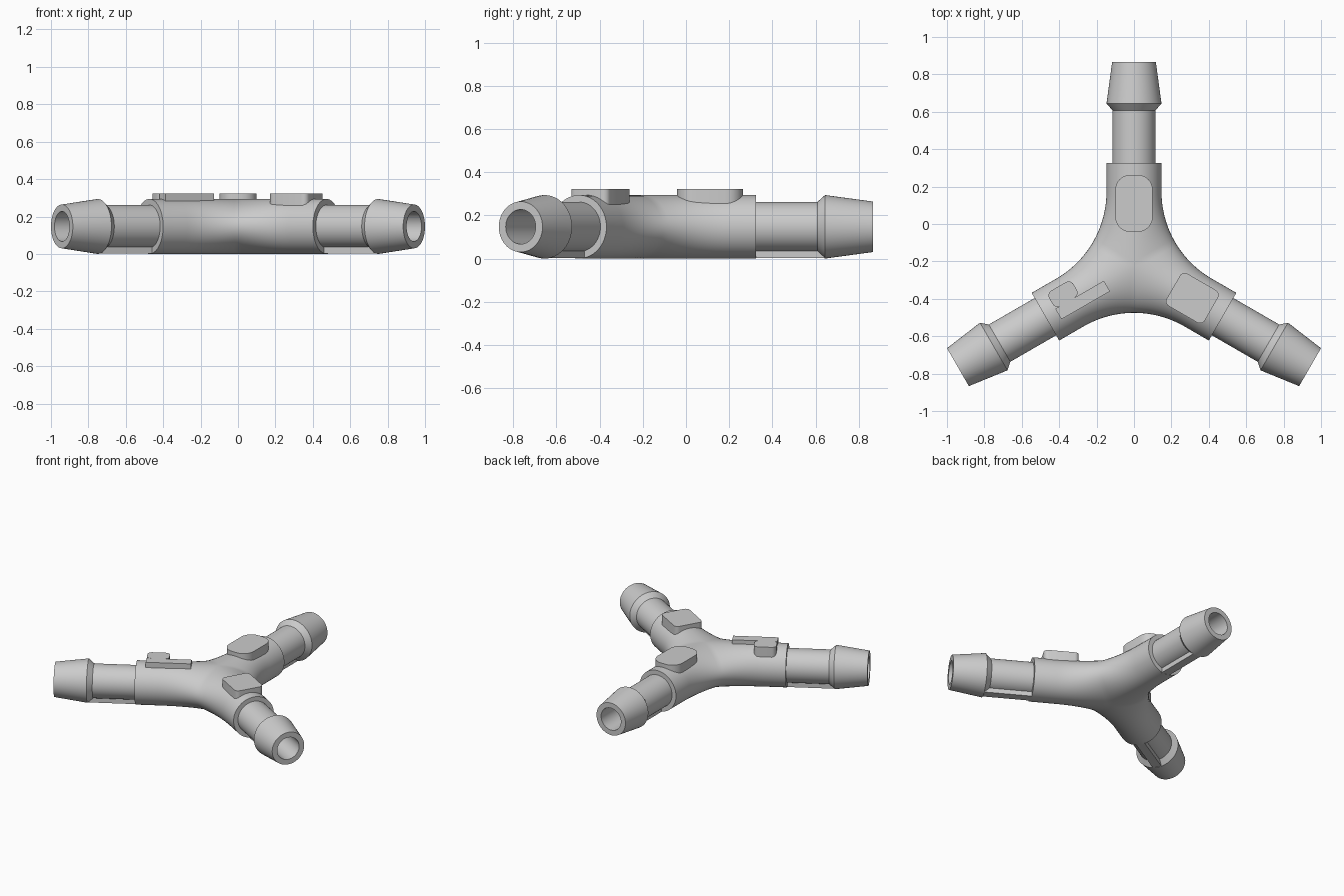
import bpy, bmesh, math
from mathutils import Vector, Matrix

if "Cube" in bpy.data.objects:
    bpy.data.objects.remove(bpy.data.objects["Cube"])

YC, ZC, R = -0.222, 0.147, 0.147      # hub centre and body radius
BODY_END, TIP = 0.547, 1.087          # distances along each arm
BORE = 0.08
SEG = 48
ANGLES = [math.radians(a) for a in (90, 210, 330)]


def frame(angle):
    """Arm frame: local x runs outward along the arm."""
    return Matrix.Translation((0, YC, ZC)) @ Matrix.Rotation(angle, 4, 'Z')


def finish(name, bm, smooth=True):
    bmesh.ops.remove_doubles(bm, verts=bm.verts, dist=1e-5)
    bmesh.ops.dissolve_degenerate(bm, edges=bm.edges, dist=1e-6)
    bmesh.ops.recalc_face_normals(bm, faces=bm.faces)
    me = bpy.data.meshes.new(name)
    bm.to_mesh(me)
    bm.free()
    ob = bpy.data.objects.new(name, me)
    bpy.context.collection.objects.link(ob)
    if smooth:
        bpy.ops.object.select_all(action='DESELECT')
        ob.select_set(True)
        bpy.context.view_layer.objects.active = ob
        bpy.ops.object.shade_smooth_by_angle(angle=math.radians(30))
    return ob


def skin(bm, rows, closed=False):
    """Quads between neighbouring rows of points."""
    vr = [[bm.verts.new(p) for p in row] for row in rows]
    for a, b in zip(vr, vr[1:]):
        n = len(a)
        for i in range(n if closed else n - 1):
            j = (i + 1) % n
            bm.faces.new((a[i], a[j], b[j], b[i]))


# Hub body: three filleted sectors between neighbouring arms
S60, C60 = math.sin(math.pi / 3), 0.5
WEB = 0.253                                  # hub edge on the bisector
FR = (S60 * WEB - R) / (1 - S60)             # fillet radius
D = WEB + FR
S_TAN, S_MID = D * C60, WEB * C60


def half_outline():
    """(axis position, edge position, half width) from bisector to arm end."""
    out = []
    for i in range(17):
        a = math.radians(30) * (1 - i / 16)
        s = S_TAN - FR * math.sin(a)
        w = R + FR * (1 - math.cos(a))
        out.append(((s - S_MID) / (S_TAN - S_MID) * S_TAN, s, w))
    out.append((BODY_END, BODY_END, R))
    return out


bm = bmesh.new()
for ang in ANGLES:
    for side in (1, -1):
        rows = []
        for q, s, w in half_outline():
            row = []
            for k in range(SEG // 2 + 1):
                t = math.pi * k / (SEG // 2)
                f = math.sin(t)
                row.append(frame(ang) @ Vector((q + (s - q) * f, side * w * f, R * math.cos(t))))
            rows.append(row)
        skin(bm, rows)
    # shoulder ring where the hose tube leaves the body
    ring = lambda r: [frame(ang) @ Vector((BODY_END, r * math.sin(2 * math.pi * k / SEG),
                                           r * math.cos(2 * math.pi * k / SEG))) for k in range(SEG)]
    skin(bm, [ring(R), ring(0.115)], closed=True)
finish("hub_body", bm)

# Hose barbs: turned profile, with the bore mitred to its neighbours in the hub
PROFILE = [(BODY_END, 0.115), (0.83, 0.115), (0.866, R), (TIP, 0.117), (TIP, BORE)]
for n, ang in enumerate(ANGLES):
    bm = bmesh.new()
    rows = []
    for s, r in PROFILE + [(None, BORE)]:
        row = []
        for k in range(SEG):
            t = 2 * math.pi * k / SEG
            y, z = r * math.sin(t), r * math.cos(t)
            row.append(frame(ang) @ Vector((abs(y) / math.tan(math.pi / 3) if s is None else s, y, z)))
        rows.append(row)
    skin(bm, rows, closed=True)
    finish(f"hose_barb_{n + 1}", bm)


def block(name, ang, s0, s1, y0, y1, z0, z1, round_by=0.0):
    bm = bmesh.new()
    bmesh.ops.create_cube(bm, size=1)
    for v in bm.verts:
        v.co = Vector(((s0 + s1) / 2 + v.co.x * (s1 - s0), (y0 + y1) / 2 + v.co.y * (y1 - y0),
                       (z0 + z1) / 2 + v.co.z * (z1 - z0) - ZC))
    if round_by:
        up = [e for e in bm.edges if abs(e.verts[0].co.z - e.verts[1].co.z) > 1e-4]
        bmesh.ops.bevel(bm, geom=up, offset=round_by, segments=6, profile=0.5, affect='EDGES')
    bm.transform(frame(ang))
    finish(name, bm)


# Support rib under each tube
for n, ang in enumerate(ANGLES):
    block(f"support_rib_{n + 1}", ang, BODY_END - 0.01, 0.866, -0.03, 0.03, 0.002, 0.06)

# Raised marker pads on top of the body
block("marker_pad_top", ANGLES[0], 0.18, 0.485, -0.1, 0.1, 0.22, 0.322, 0.08)
block("marker_pad_right", ANGLES[2], 0.24, 0.475, -0.095, 0.105, 0.22, 0.322, 0.03)
block("marker_bar_left", ANGLES[1], 0.18, 0.48, -0.01, 0.055, 0.22, 0.322)
block("marker_tab_left", ANGLES[1], 0.33, 0.48, -0.105, -0.01, 0.22, 0.322, 0.03)
